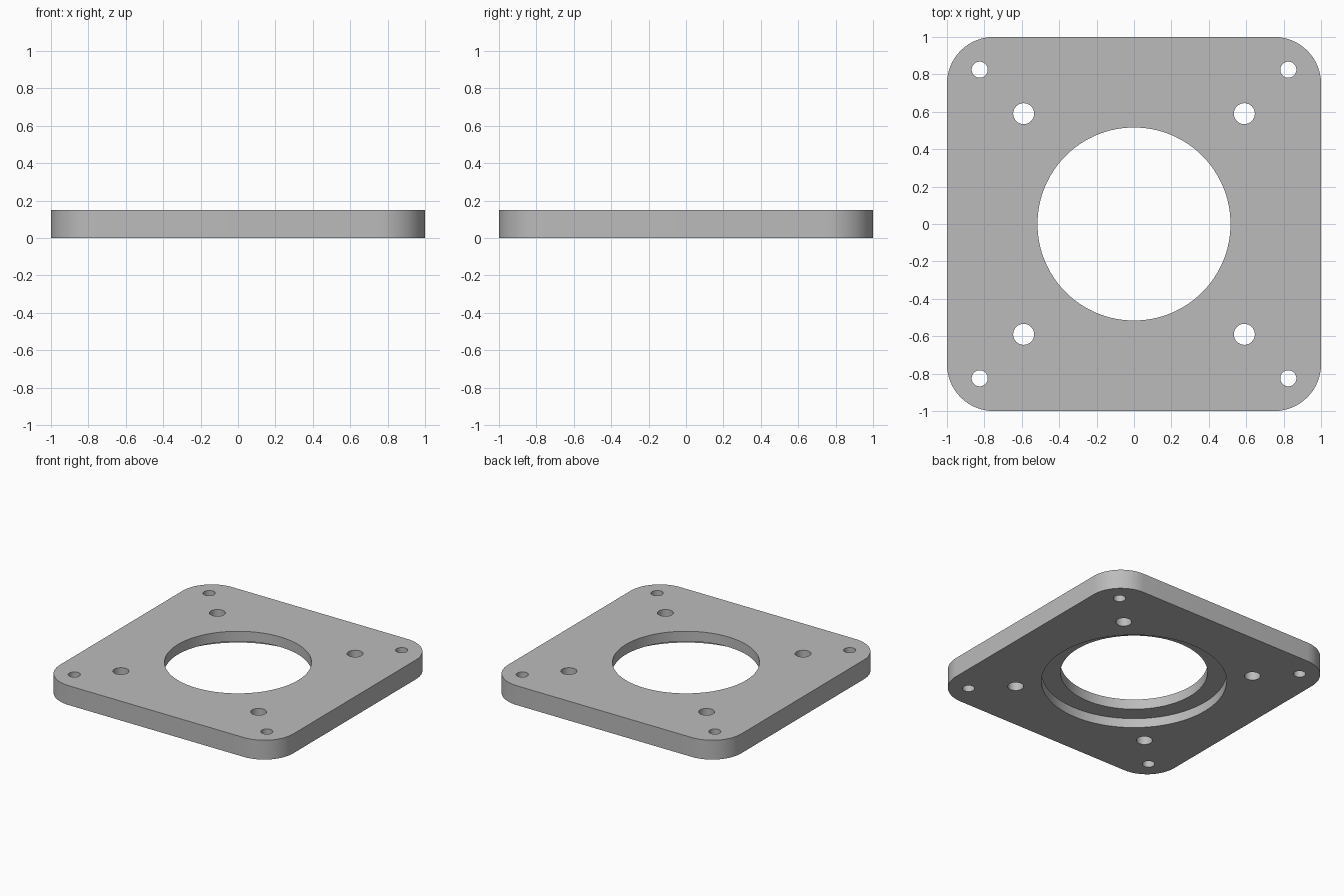
import bpy, bmesh
from math import cos, sin, pi
from mathutils import Matrix

if "Cube" in bpy.data.objects:
    bpy.data.objects.remove(bpy.data.objects["Cube"])

THICK, CORNER = 0.15, 0.25
BORE_R, RECESS_R, RECESS_DEPTH = 0.516, 0.65, 0.072


def make_object(name, bm):
    mesh = bpy.data.meshes.new(name)
    bm.to_mesh(mesh)
    bm.free()
    obj = bpy.data.objects.new(name, mesh)
    bpy.context.collection.objects.link(obj)
    return obj


def cut_cylinder(target, x, y, radius, z0, z1, sides):
    """Subtract a vertical cylinder from the target."""
    bm = bmesh.new()
    bmesh.ops.create_cone(bm, cap_ends=True, segments=sides, radius1=radius,
                          radius2=radius, depth=z1 - z0,
                          matrix=Matrix.Translation((x, y, (z0 + z1) / 2)))
    cutter = make_object("hole_cutter", bm)
    cutter.hide_render = True
    mod = target.modifiers.new("hole", 'BOOLEAN')
    mod.operation, mod.solver, mod.object = 'DIFFERENCE', 'EXACT', cutter
    bpy.ops.object.modifier_apply(modifier=mod.name)
    bpy.data.objects.remove(cutter)


# Square plate with rounded corners
bm = bmesh.new()
outline = []
for k, (sx, sy) in enumerate([(1, 1), (-1, 1), (-1, -1), (1, -1)]):
    for i in range(17):
        a = (k + i / 16) * pi / 2
        outline.append(bm.verts.new((sx * (1 - CORNER) + CORNER * cos(a),
                                     sy * (1 - CORNER) + CORNER * sin(a), 0)))
base = bm.faces.new(outline)
top = bmesh.ops.extrude_face_region(bm, geom=[base], use_keep_orig=True)
bmesh.ops.translate(bm, vec=(0, 0, THICK),
                    verts=[v for v in top["geom"] if isinstance(v, bmesh.types.BMVert)])
bmesh.ops.recalc_face_normals(bm, faces=bm.faces)
plate = make_object("mounting_plate", bm)
bpy.context.view_layer.objects.active = plate
plate.select_set(True)

# Central bore and the wider recess on the underside
cut_cylinder(plate, 0, 0, BORE_R, -0.1, THICK + 0.1, 128)
cut_cylinder(plate, 0, 0, RECESS_R, -0.1, RECESS_DEPTH, 128)

# Two rings of four screw holes
for offset, radius in [(0.59, 0.056), (0.825, 0.043)]:
    for sx in (-1, 1):
        for sy in (-1, 1):
            cut_cylinder(plate, sx * offset, sy * offset, radius,
                         -0.1, THICK + 0.1, 40)

# Mid grey finish
grey = bpy.data.materials.new("mid_grey")
grey.diffuse_color = (0.5, 0.5, 0.5, 1)
grey.use_nodes = True
grey.node_tree.nodes["Principled BSDF"].inputs["Base Color"].default_value = grey.diffuse_color
plate.data.materials.clear()
plate.data.materials.append(grey)

bpy.ops.object.shade_smooth_by_angle()
